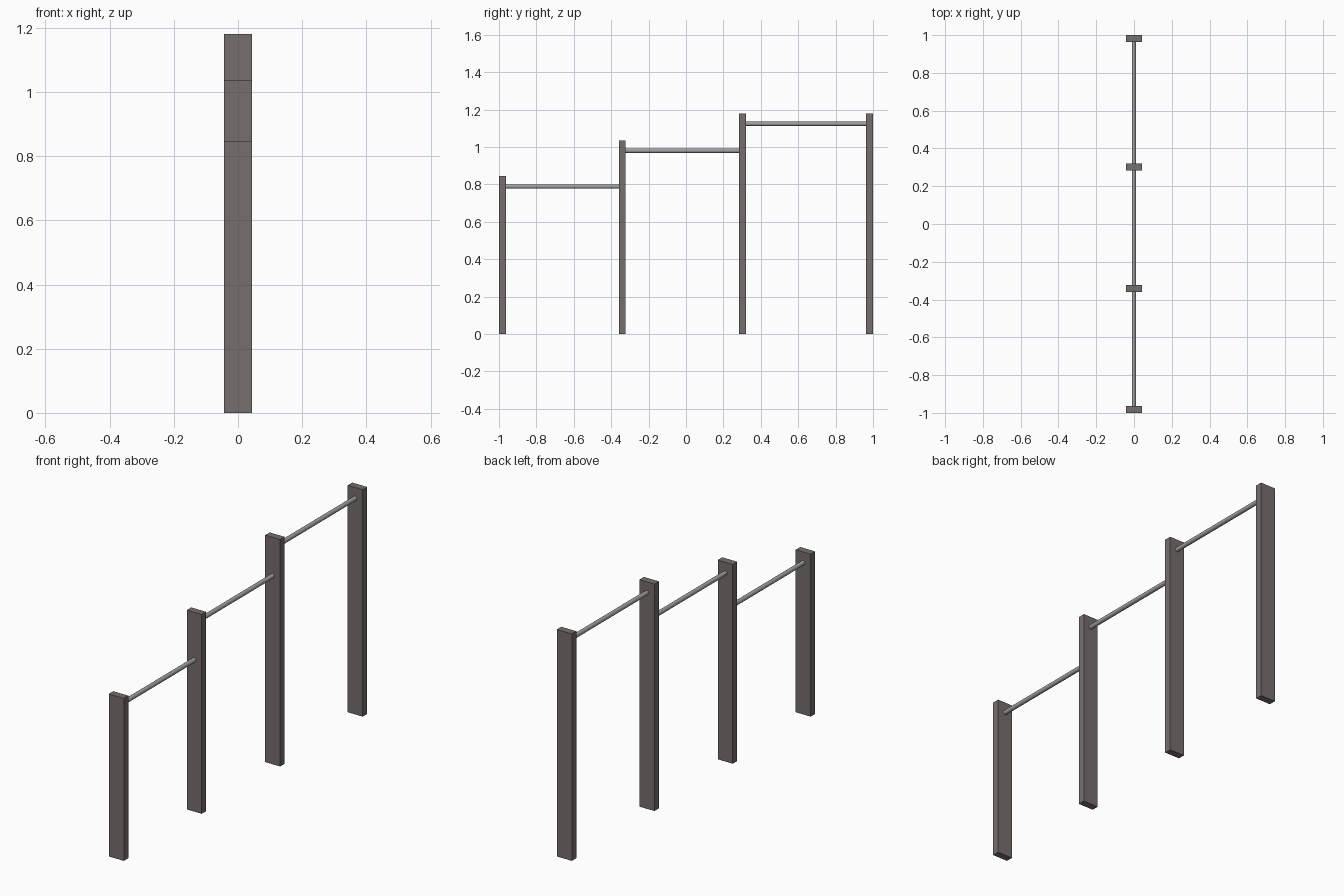
import bpy
import math

if "Cube" in bpy.data.objects:
    bpy.data.objects.remove(bpy.data.objects["Cube"])


def material(name, rgb):
    m = bpy.data.materials.new(name)
    m.diffuse_color = (*rgb, 1.0)
    m.use_nodes = True
    m.node_tree.nodes["Principled BSDF"].inputs["Base Color"].default_value = m.diffuse_color
    return m


WOOD = material("dark grey brown", (0.18, 0.157, 0.15))
STEEL = material("steel grey", (0.35, 0.35, 0.355))

POST_W, POST_T = 0.086, 0.037   # width in x, thickness in y
BAR_R, BAR_DROP = 0.0115, 0.056  # bar radius, distance below the lower post's top

# (centre y, height) of each post, low to high
POSTS = [(-0.9815, 0.845), (-0.341, 1.036), (0.303, 1.18), (0.9815, 1.18)]


def add_post(i, y, height):
    bpy.ops.mesh.primitive_cube_add(size=1, location=(0, y, height / 2))
    ob = bpy.context.object
    ob.name = f"post_{i}"
    ob.scale = (POST_W, POST_T, height)
    bpy.ops.object.transform_apply(location=False, rotation=False, scale=True)
    ob.data.materials.append(WOOD)


def add_bar(i, y0, y1, z):
    # ends sit slightly inside the posts
    bpy.ops.mesh.primitive_cylinder_add(
        vertices=24, radius=BAR_R, depth=y1 - y0 + 0.004,
        location=(0, (y0 + y1) / 2, z), rotation=(math.pi / 2, 0, 0))
    ob = bpy.context.object
    ob.name = f"pull_up_bar_{i}"
    ob.data.materials.append(STEEL)
    bpy.ops.object.shade_smooth_by_angle(angle=math.radians(40))


# upright posts
for i, (y, h) in enumerate(POSTS, 1):
    add_post(i, y, h)

# stepped horizontal bars between neighbouring posts
for i, ((ya, ha), (yb, _)) in enumerate(zip(POSTS, POSTS[1:]), 1):
    add_bar(i, ya + POST_T / 2, yb - POST_T / 2, ha - BAR_DROP)
